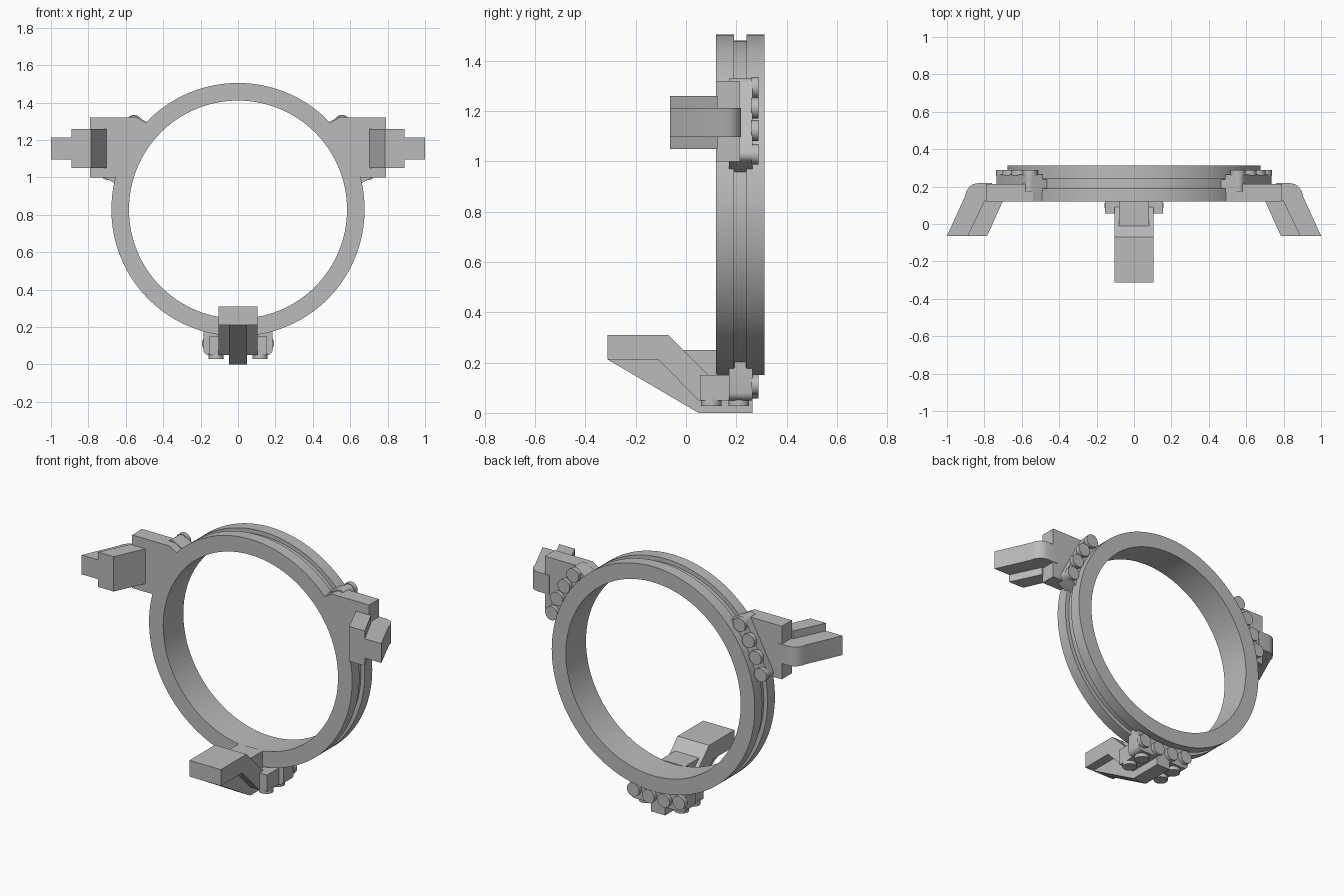
import bpy, bmesh
from math import sin, cos, pi, radians, sqrt
from mathutils import Vector

cube = bpy.data.objects.get("Cube")
if cube:
    bpy.data.objects.remove(cube)

grey = bpy.data.materials.new("plain grey")
grey.use_nodes = True
grey.diffuse_color = (0.5, 0.5, 0.5, 1)
grey.node_tree.nodes["Principled BSDF"].inputs["Base Color"].default_value = (0.5, 0.5, 0.5, 1)

CZ = 0.828                     # ring centre height
R_OUT, R_IN, R_GROOVE = 0.677, 0.583, 0.652
Y_FRONT, Y_BACK = 0.12, 0.312


def finish(name, bm):
    bmesh.ops.recalc_face_normals(bm, faces=bm.faces)
    mesh = bpy.data.meshes.new(name)
    bm.to_mesh(mesh)
    bm.free()
    mesh.materials.append(grey)
    obj = bpy.data.objects.new(name, mesh)
    bpy.context.collection.objects.link(obj)
    bpy.ops.object.select_all(action='DESELECT')
    obj.select_set(True)
    bpy.context.view_layer.objects.active = obj
    bpy.ops.object.shade_smooth_by_angle(angle=radians(30))
    return obj


def prism(name, outline, lo, hi, place):
    """Extrude a 2D outline from lo to hi; place(a, b, depth) gives the 3D point."""
    bm = bmesh.new()
    ends = [[bm.verts.new(place(a, b, d)) for a, b in outline] for d in (lo, hi)]
    bm.faces.new(ends[0])
    bm.faces.new(ends[1])
    n = len(outline)
    for i in range(n):
        j = (i + 1) % n
        bm.faces.new((ends[0][i], ends[0][j], ends[1][j], ends[1][i]))
    return finish(name, bm)


def rect(a0, a1, b0, b1):
    return [(a0, b0), (a1, b0), (a1, b1), (a0, b1)]


def circle(ca, cb, r, n=24):
    return [(ca + r * cos(2 * pi * i / n), cb + r * sin(2 * pi * i / n)) for i in range(n)]


def on_front(x, z, y):
    return Vector((x, y, z))


def on_side(y, z, x):
    return Vector((x, y, z))


def on_top(x, y, z):
    return Vector((x, y, z))


# Grooved ring, turned about the front-back axis
def ring():
    profile = [(R_IN, Y_FRONT), (R_OUT, Y_FRONT), (R_OUT, 0.19), (R_GROOVE, 0.19),
               (R_GROOVE, 0.24), (R_OUT, 0.24), (R_OUT, Y_BACK), (R_IN, Y_BACK)]
    bm = bmesh.new()
    steps = 128
    loops = []
    for i in range(steps):
        t = 2 * pi * i / steps
        loops.append([bm.verts.new((r * cos(t), y, CZ + r * sin(t))) for r, y in profile])
    for i in range(steps):
        a, b = loops[i], loops[(i + 1) % steps]
        for k in range(len(profile)):
            m = (k + 1) % len(profile)
            bm.faces.new((a[k], a[m], b[m], b[k]))
    finish("ring", bm)


# Clamp block hugging the ring, with a tongue in the groove and four bolts
def clamp(name, angle, depth, half=0.185):
    u = Vector((cos(angle), sin(angle)))
    t = Vector((-sin(angle), cos(angle)))

    def place(a, b, y):
        p = u * a + t * b
        return Vector((p.x, y, CZ + p.y))

    def saddle(r, top, c):
        steps = 12
        ts = [half * (2 * i / steps - 1) for i in range(steps + 1)]
        inner = [(sqrt(r * r - b * b), b) for b in ts]
        corner = [(top - c + c * sin(k * pi / 8), half - c + c * cos(k * pi / 8)) for k in range(5)]
        return inner + corner + [(a, -b) for a, b in reversed(corner)]

    prism(name, saddle(R_OUT - 0.003, depth, 0.03), 0.17, 0.265, place)
    prism(name + "_tongue", saddle(R_GROOVE - 0.003, 0.7, 0.01), 0.192, 0.238, place)
    for i in range(4):
        swing = radians(8) * (i - 1.5)
        r = depth - 0.02 if depth < 0.76 else 0.732
        prism(name + "_bolt", circle(r * cos(swing), r * sin(swing), 0.041), 0.26, 0.288, place)


ring()

for side, s in (("left", 1), ("right", -1)):
    def front(x, z, y):
        return Vector((s * x, y, z))

    def top(x, y, z):
        return Vector((s * x, y, z))

    # Mounting plate growing out of the ring
    arc = [(0.655 * cos(radians(d)), CZ + 0.655 * sin(radians(d))) for d in range(16, 45, 4)]
    plate = [(0.66, 1.0)] + arc + [(0.49, 1.29), (0.54, 1.32), (0.79, 1.32), (0.79, 1.0)]
    prism(side + "_plate", plate, Y_FRONT, 0.215, front)

    # Slanted arm: wide inner pad and narrow outer rib with a rounded bend
    pad = [(0.70, 0.125), (0.785, -0.063), (0.89, -0.063), (0.80, 0.125)]
    prism(side + "_arm_pad", pad, 1.05, 1.26, top)
    bend = [(0.905, 0.145), (0.897, 0.175), (0.88, 0.2), (0.86, 0.213), (0.835, 0.218)]
    rib = [(0.76, 0.14), (0.87, -0.063), (1.0, -0.063)] + bend + [(0.76, 0.218)]
    prism(side + "_arm_rib", rib, 1.097, 1.213, top)

    clamp(side + "_clamp", radians(28 if s > 0 else 152), 0.745)

    # Downward bolts under the lower mount
    for y in (0.1, 0.21):
        prism(side + "_mount_bolt", circle(s * 0.118, y, 0.041), 0.028, 0.06, on_top)

# Lower mount, clamp and arm
clamp("lower_clamp", -pi / 2, 0.778)
prism("lower_mount", rect(-0.155, 0.155, 0.05, 0.15), 0.055, 0.18, on_front)
pad = [(-0.313, 0.212), (-0.313, 0.31), (-0.07, 0.31), (0.09, 0.15), (0.15, 0.15),
       (0.15, 0.05), (0.05, 0.05), (-0.11, 0.212)]
prism("lower_arm_pad", pad, -0.105, 0.105, on_side)
rib = [(-0.313, 0.213), (-0.09, 0.213), (0.08, 0.06), (0.265, 0.06), (0.265, 0), (0.05, 0)]
prism("lower_arm_rib", rib, -0.047, 0.047, on_side)
gusset = [(-0.01, 0.25), (0.125, 0.25), (0.125, 0.12), (0.08, 0.12)]
prism("lower_gusset", gusset, -0.08, 0.08, on_side)
